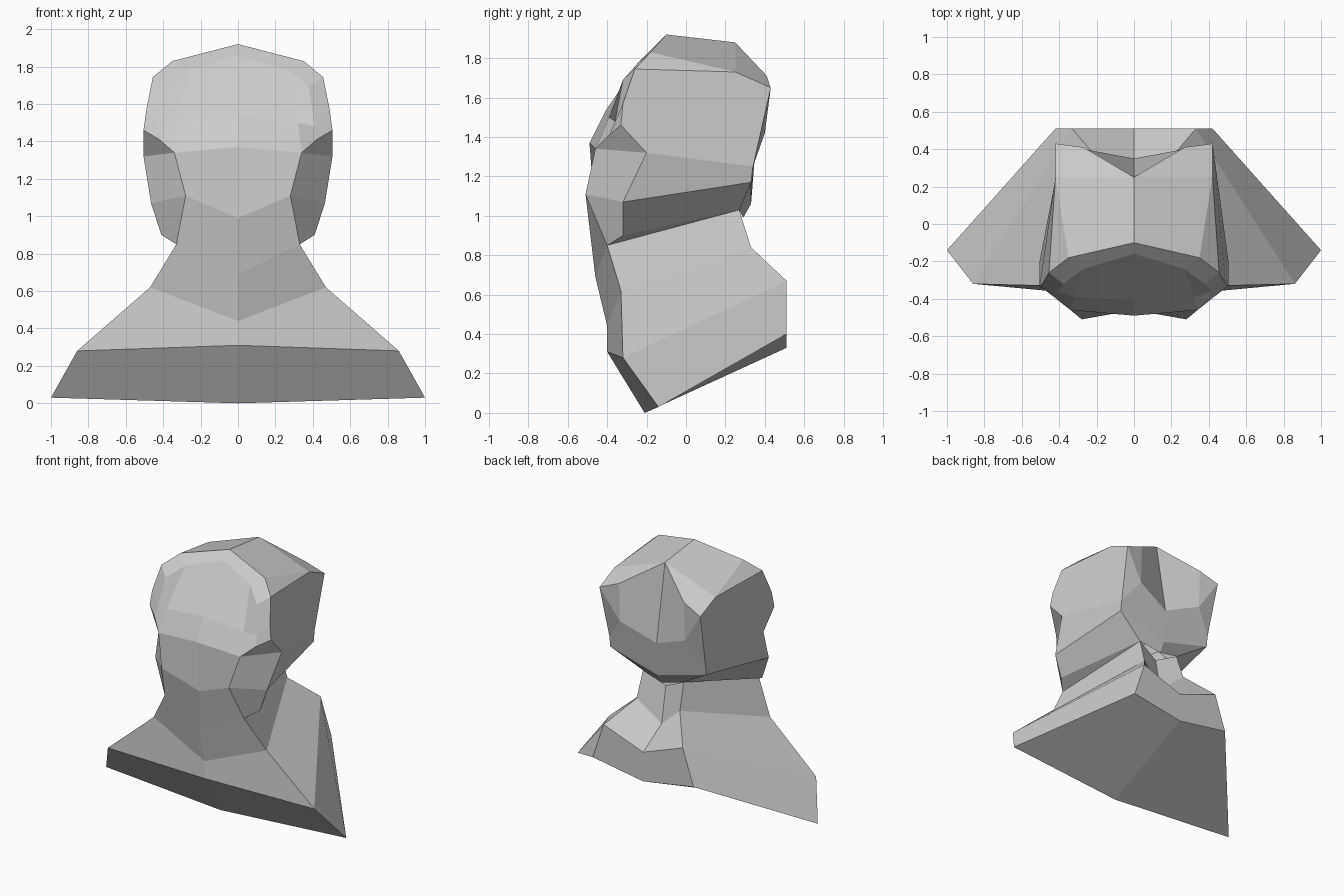
import bpy
import bmesh
from mathutils import Vector

default_cube = bpy.data.objects.get("Cube")
if default_cube:
    bpy.data.objects.remove(default_cube, do_unlink=True)

# Single plain clay colour
clay = bpy.data.materials.new("light_grey_clay")
clay.use_nodes = True
clay_colour = (.6, .6, .6, 1)
clay.diffuse_color = clay_colour
clay.node_tree.nodes["Principled BSDF"].inputs["Base Color"].default_value = clay_colour


def strip(lower_row, upper_row):
    """Join two rows of points with quads."""
    return [[lower_row[i], lower_row[i + 1], upper_row[i + 1], upper_row[i]]
            for i in range(len(lower_row) - 1)]


def loft(rows):
    """Join a stack of rows with quads."""
    return [face for lower, upper in zip(rows, rows[1:]) for face in strip(lower, upper)]


def build_mirrored(name, faces, centre):
    """Make the left half from faces turned away from centre, then mirror it."""
    mesh = bpy.data.meshes.new(name)
    bm = bmesh.new()
    shared = {}
    for points in faces:
        verts = []
        for point in points:
            if point not in shared:
                shared[point] = bm.verts.new(point)
            verts.append(shared[point])
        face = bm.faces.new(verts)
        face.normal_update()
        if face.normal.dot(face.calc_center_median() - Vector(centre)) < 0:
            face.normal_flip()
    bm.to_mesh(mesh)
    bm.free()
    mesh.materials.append(clay)
    part = bpy.data.objects.new(name, mesh)
    bpy.context.collection.objects.link(part)
    mirror = part.modifiers.new("left_right_mirror", "MIRROR")
    mirror.use_axis[0] = True
    mirror.use_mirror_merge = True
    mirror.merge_threshold = .001
    return part


# Points shared by the neck, face and hair
throat = (0, -.46, .69)
jaw = (.33, -.40, .85)
nape = (.17, .27, 1.03)
cheek = (.28, -.51, 1.11)
cheek_top = (.34, -.46, 1.34)
temple = (.42, -.39, 1.41)
temple_top = (.41, -.36, 1.48)

# Shoulders and neck: rows run from front centre round to back centre
base_row = [(0, -.21, 0), (1, -.14, .03), (.42, .51, .40), (0, .51, .33)]
shoulder_row = [(0, -.40, .31), (.86, -.32, .28), (.33, .51, .67), (0, .51, .55)]
collar_row = [(0, -.40, .44), (.47, -.33, .62), (.18, .33, .84), (0, .29, .68)]
neck_row = [throat, jaw, nape, (0, .24, .95)]
build_mirrored("shoulders_and_neck",
               loft([base_row, shoulder_row, collar_row, neck_row]) + [base_row],
               (0, 0, .5))

# Face: rows run from the centre line out to the hairline
hairline = [(0, -.16, 1.86), (.27, -.24, 1.78), (.38, -.32, 1.69)]
brow_row = [(0, -.41, 1.53), (.32, -.39, 1.50), temple_top]
eye_row = [(0, -.49, 1.37), cheek_top, temple]
chin_row = [(0, -.46, .99), cheek]
build_mirrored("face",
               loft([[throat, jaw], chin_row, eye_row[:2]])
               + loft([eye_row, brow_row, hairline]),
               (0, 0, 1.3))

# Hair: front rim
crown_front = (0, -.10, 1.92)
crown_side = (.35, -.18, 1.83)
corner_front = (.455, -.26, 1.745)
side_front = (.49, -.32, 1.57)
flap_top = (.505, -.33, 1.46)
outer_rim = [crown_front, crown_side, corner_front, side_front, flap_top]
hair_faces = strip(outer_rim, hairline + [temple_top, temple])

# Hair: flaps beside the cheeks
flap_back = (.505, -.20, 1.32)
flap_low = (.465, -.32, 1.07)
flap_tip = (.41, -.32, .90)
hair_faces += strip([flap_top, flap_back, flap_low, flap_tip],
                    [temple, cheek_top, cheek, jaw])

# Hair: crown, with a notch at the back
crown_back = (0, .25, 1.88)
corner_back = (.42, .25, 1.73)
back_peak = (.42, .43, 1.65)
notch_top = (.27, .41, 1.71)
notch_side = (.27, .40, 1.42)
notch_low = (0, .35, 1.31)
hair_faces += [
    [crown_front, crown_side, corner_back, crown_back],
    [crown_back, corner_back, notch_top],
    [crown_side, corner_front, corner_back],
    [corner_back, back_peak, notch_top],
    [crown_back, notch_top, notch_side, notch_low],
    [notch_top, back_peak, notch_side],
]

# Hair: sides, back and underside
back_corner = (.40, .34, 1.25)
back_rim = (.40, .33, 1.17)
back_low = (0, .33, 1.06)
back_tuck = (0, .29, .99)
hair_faces += [
    [corner_front, corner_back, back_peak, back_corner, flap_back, flap_top, side_front],
    [flap_back, back_corner, back_rim, flap_low],
    [back_peak, notch_side, back_corner],
    [notch_side, notch_low, back_low, back_rim, back_corner],
    [flap_low, back_rim, nape, flap_tip],
    [flap_tip, nape, jaw],
    [back_rim, back_low, back_tuck, nape],
]
build_mirrored("hair", hair_faces, (0, 0, 1.4))
